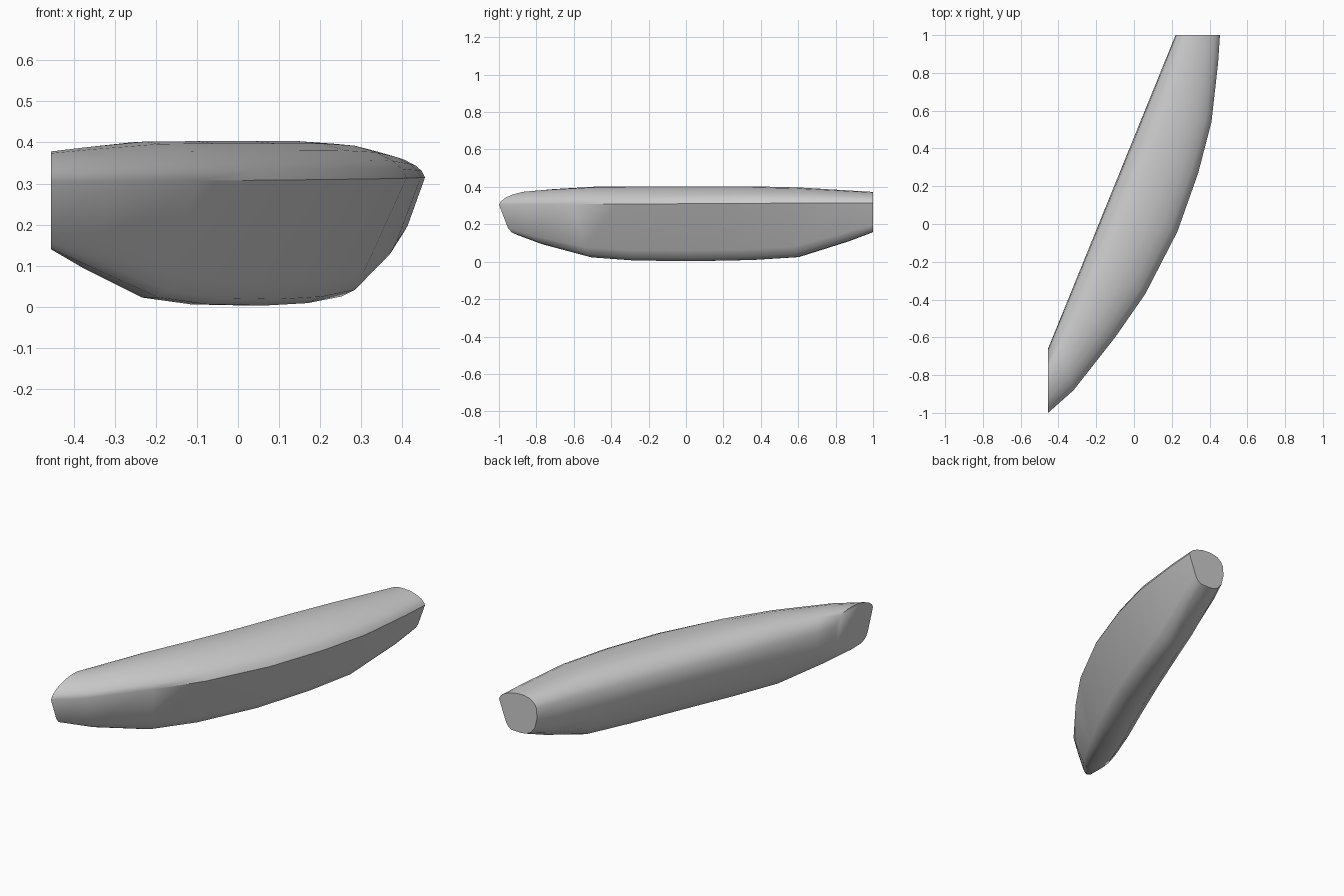
import bpy, bmesh
from mathutils import Vector

cube = bpy.data.objects.get("Cube")
if cube:
    bpy.data.objects.remove(cube, do_unlink=True)

grey = bpy.data.materials.new("plain grey")
grey.use_nodes = True
colour = (0.6, 0.6, 0.6, 1)
grey.diffuse_color = colour
grey.node_tree.nodes["Principled BSDF"].inputs["Base Color"].default_value = colour

# Straight inner wall, from the front cut to the rear cut
inner_a, inner_b = Vector((-0.455, -0.66)), Vector((0.22, 1.0))

# Stations: place along inner wall, outer x, outer y, bottom z, top z, keel u
stations = [
    (0.00, -0.455, -1.00, 0.140, 0.378, 0.80),
    (0.06, -0.32, -0.88, 0.092, 0.388, 0.76),
    (0.18, -0.10, -0.60, 0.020, 0.402, 0.70),
    (0.31, 0.06, -0.37, 0.003, 0.403, 0.66),
    (0.48, 0.23, -0.04, 0.000, 0.403, 0.64),
    (0.65, 0.34, 0.27, 0.006, 0.403, 0.62),
    (0.79, 0.41, 0.54, 0.022, 0.397, 0.62),
    (0.93, 0.445, 0.85, 0.108, 0.381, 0.72),
    (1.00, 0.455, 1.00, 0.158, 0.373, 0.76),
]
# Upper section: across (0 inner, 1 outer) and height from crease to top
upper = [(1, 0), (0.965, 0.27), (0.9, 0.5), (0.78, 0.75), (0.62, 0.94),
         (0.46, 1), (0.32, 0.98), (0.18, 0.85), (0.07, 0.5), (0.015, 0.1)]
# Lower section: across, then height from bottom to crease in the middle and at the ends
lower = [(0, 0.82, 0.68), (0.06, 0.55, 0.32), (0.16, 0.29, 0.13),
         (0.28, 0.1, 0.03), (0.43, 0.01, 0)]

# Loft the curved body through the stations
bm = bmesh.new()
rings = []
for t, x, y, low, high, keel in stations:
    start, outer = inner_a.lerp(inner_b, t), Vector((x, y))
    crease = 0.305 + 0.01 * t
    depth = crease - low
    end = min(low / 0.14, 1)
    profile = [(u, crease + (high - crease) * f) for u, f in upper]
    profile += [(u, low + depth * (mid + (tip - mid) * end)) for u, mid, tip in lower]
    # Rounded keel
    profile += [(keel - 0.1, low + depth * 0.01),
                (keel, low + depth * (0.06 + 0.04 * end)),
                (keel + 0.06, low + depth * (0.19 + 0.06 * end))]
    rings.append([bm.verts.new((*start.lerp(outer, u), z)) for u, z in profile])
for a, b in zip(rings, rings[1:]):
    for i in range(len(a)):
        j = (i + 1) % len(a)
        bm.faces.new((a[i], a[j], b[j], b[i]))

# Flat end cuts
bm.faces.new(rings[0])
bm.faces.new(rings[-1])
bmesh.ops.recalc_face_normals(bm, faces=bm.faces)

mesh = bpy.data.meshes.new("curved_body")
bm.to_mesh(mesh)
bm.free()
body = bpy.data.objects.new("curved_body", mesh)
bpy.context.collection.objects.link(body)
mesh.materials.append(grey)
bpy.context.view_layer.objects.active = body
body.select_set(True)
bpy.ops.object.shade_smooth_by_angle(angle=0.75)
